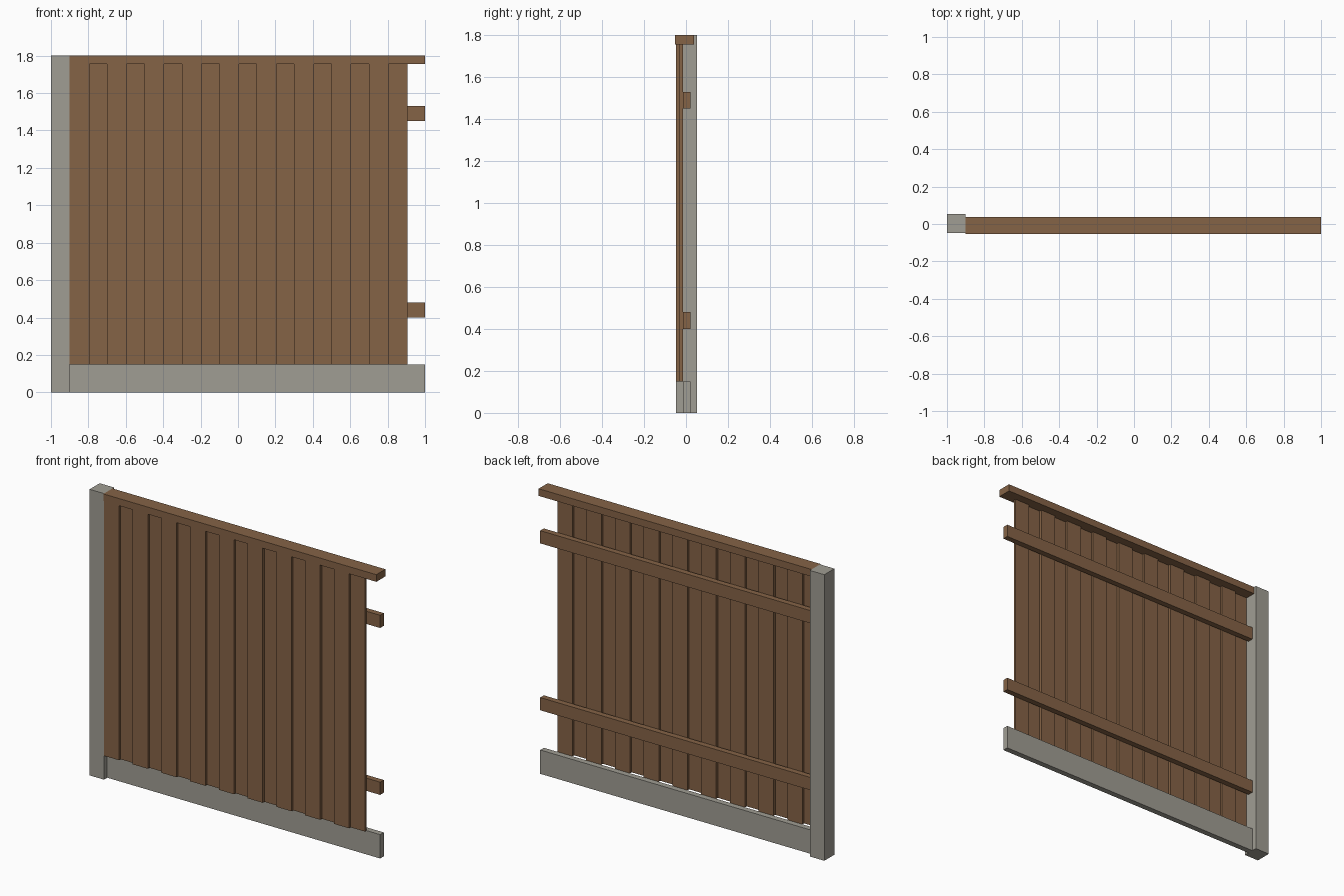
import bpy
import bmesh
from mathutils import Matrix, Vector

if "Cube" in bpy.data.objects:
    bpy.data.objects.remove(bpy.data.objects["Cube"])


def material(name, color):
    m = bpy.data.materials.new(name)
    m.diffuse_color = (*color, 1)
    m.use_nodes = True
    m.node_tree.nodes["Principled BSDF"].inputs["Base Color"].default_value = m.diffuse_color
    return m


WOOD = material("brown_wood", (0.235, 0.125, 0.061))
CONCRETE = material("grey_concrete", (0.352, 0.337, 0.293))


def box(name, x, y, z, mat):
    """Box from (min, max) ranges on each axis."""
    lo, hi = Vector((x[0], y[0], z[0])), Vector((x[1], y[1], z[1]))
    mesh = bpy.data.meshes.new(name)
    bm = bmesh.new()
    bmesh.ops.create_cube(bm, size=1, matrix=Matrix.Translation((lo + hi) / 2)
                          @ Matrix.Diagonal((*(hi - lo), 1)))
    bm.to_mesh(mesh)
    bm.free()
    mesh.materials.append(mat)
    obj = bpy.data.objects.new(name, mesh)
    bpy.context.collection.objects.link(obj)
    return obj


SPAN = (-0.9, 1.0)       # length of everything fixed to the post
RAIL_Y = (-0.015, 0.021)

# Concrete post and gravel board
box("post", (-1.0, -0.9), (-0.047, 0.053), (0, 1.8), CONCRETE)
box("gravel_board", SPAN, RAIL_Y, (0, 0.15), CONCRETE)

# Horizontal rails and top cap
for name, z in (("lower_rail", 0.40), ("upper_rail", 1.45)):
    box(name, SPAN, RAIL_Y, (z, z + 0.08), WOOD)
box("top_cap", SPAN, (-0.053, 0.037), (1.755, 1.8), WOOD)

# Upright boards, alternating between a front and a back layer
for i in range(18):
    x = -0.9 + 0.1 * i
    y = (-0.047, -0.031) if i % 2 == 0 else (-0.031, -0.015)
    box(f"board_{i + 1}", (x, x + 0.105), y, (0.15, 1.755), WOOD)
